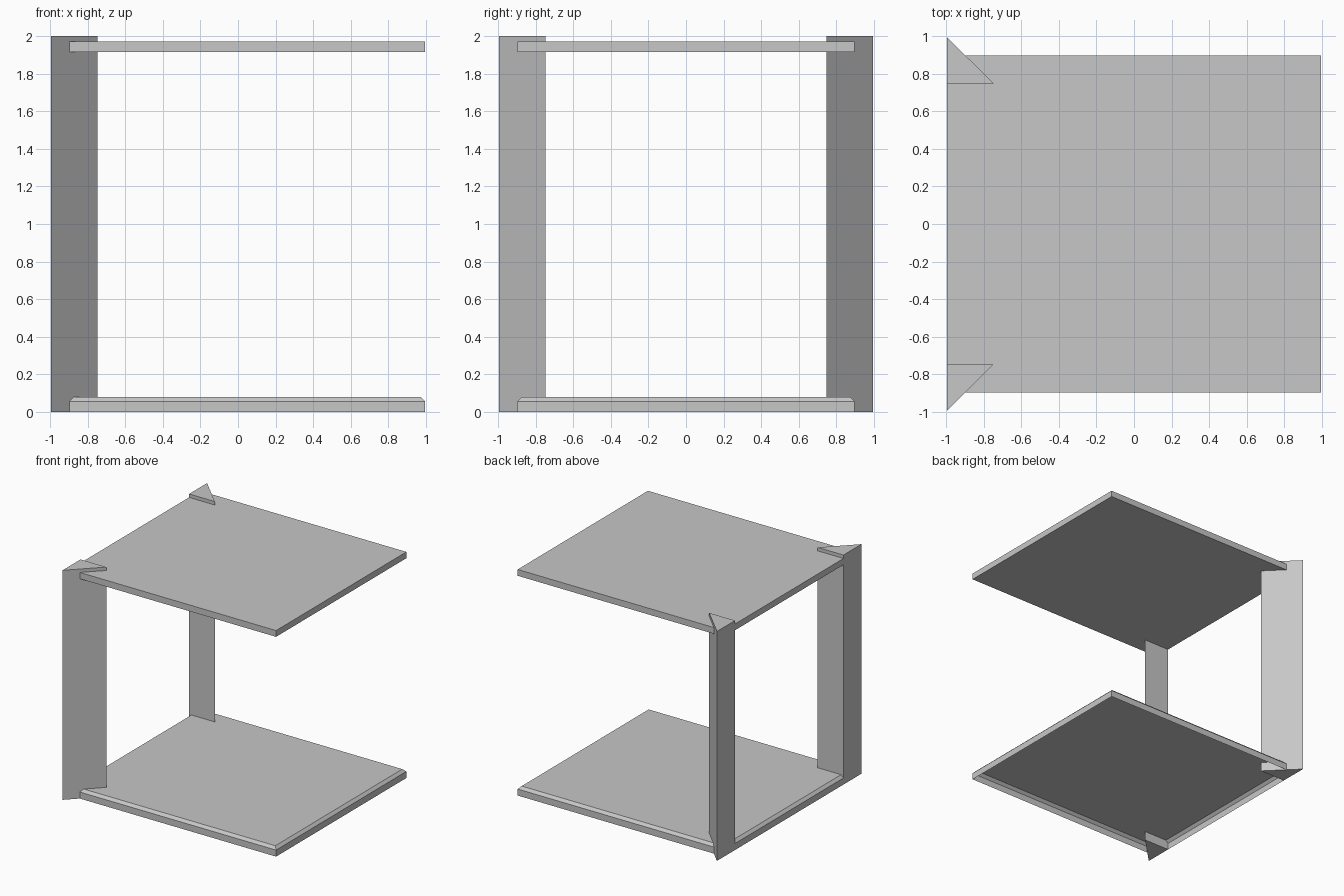
import bpy
import bmesh

cube = bpy.data.objects.get("Cube")
if cube:
    bpy.data.objects.remove(cube, do_unlink=True)

grey = bpy.data.materials.new("light_grey")
grey.use_nodes = True
grey.diffuse_color = (0.57, 0.57, 0.57, 1)
grey.node_tree.nodes["Principled BSDF"].inputs["Base Color"].default_value = grey.diffuse_color

EDGE = 0.995      # outer half width
INNER = 0.747     # inner face of the posts
DEPTH = 0.897     # half depth of the shelves
CHAMFER = 0.023


def add_object(name, bm):
    bmesh.ops.recalc_face_normals(bm, faces=bm.faces)
    mesh = bpy.data.meshes.new(name)
    bm.to_mesh(mesh)
    bm.free()
    mesh.materials.append(grey)
    obj = bpy.data.objects.new(name, mesh)
    bpy.context.collection.objects.link(obj)


def prism(outline, bottom, top):
    bm = bmesh.new()
    face = bm.faces.new([bm.verts.new((x, y, bottom)) for x, y in outline])
    moved = bmesh.ops.extrude_face_region(bm, geom=[face], use_keep_orig=True)["geom"]
    verts = [v for v in moved if isinstance(v, bmesh.types.BMVert)]
    bmesh.ops.translate(bm, verts=verts, vec=(0, 0, top - bottom))
    return bm


# Triangular corner posts, mirrored front to back
for name, side in (("front_post", -1), ("back_post", 1)):
    outline = [(-EDGE, side * EDGE), (-EDGE, side * INNER), (-INNER, side * INNER)]
    add_object(name, prism(outline, 0, 2))

rectangle = [(-EDGE, -DEPTH), (EDGE, -DEPTH), (EDGE, DEPTH), (-EDGE, DEPTH)]

# Plain solid upper shelf
add_object("top_shelf", prism(rectangle, 1.915, 1.97))

# Lower shelf: thin shell open underneath, with a chamfered upper rim
bm = prism(rectangle, 0, 0.08)
bm.normal_update()
floor = [f for f in bm.faces if all(v.co.z < 0.01 for v in f.verts)]
bmesh.ops.delete(bm, geom=floor, context='FACES_ONLY')
rim = [e for e in bm.edges if all(v.co.z > 0.07 for v in e.verts)]
bmesh.ops.bevel(bm, geom=rim, offset=CHAMFER, segments=1, affect='EDGES')
add_object("bottom_shelf", bm)
